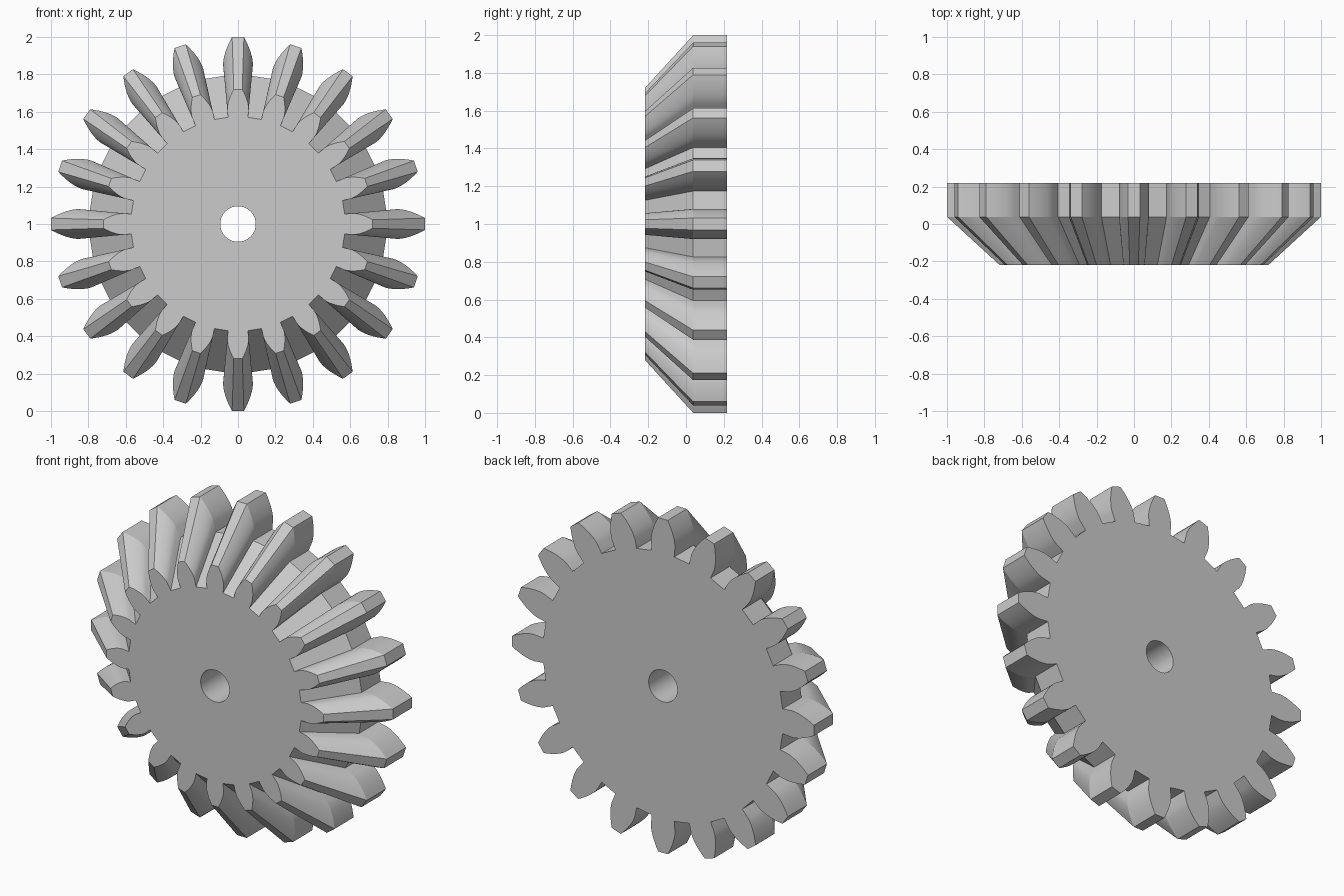
import bpy, bmesh
from math import sin, cos, tan, acos, pi, radians

if "Cube" in bpy.data.objects:
    bpy.data.objects.remove(bpy.data.objects["Cube"])

TEETH = 20
TIP, PITCH, ROOT = 1.0, 0.909, 0.7955
BASE = PITCH * cos(radians(20))
HOLE = 0.095
HOLE_STEPS = 3                      # bore segments per tooth
# (y, scale) of each ring: tapered front, shoulder, straight back
SECTIONS = [(-0.218, 0.72), (0.038, 1.0), (0.218, 1.0)]


def involute(r):
    a = acos(min(1, BASE / r))
    return tan(a) - a


# Half tooth profile (radius, half angle): radial below base circle, involute above
base_half = pi / (2 * TEETH) + involute(PITCH)
half = [(ROOT, base_half)]
for i in range(8):
    r = BASE + (TIP - BASE) * i / 7
    half.append((r, base_half - involute(r)))
tooth = [(r, -a) for r, a in half] + [(r, a) for r, a in reversed(half)]

bm = bmesh.new()


def ring(points, y):
    return [bm.verts.new((r * sin(a), y, 1 + r * cos(a))) for r, a in points]


step = 2 * pi / TEETH
outline = [(r, a + k * step) for k in range(TEETH) for r, a in tooth]
bore = [(HOLE, (i / HOLE_STEPS - 0.5) * step) for i in range(TEETH * HOLE_STEPS)]
outer = [ring([(r * s, a) for r, a in outline], y) for y, s in SECTIONS]
inner = [ring(bore, SECTIONS[0][0]), ring(bore, SECTIONS[-1][0])]


def skin(a, b):
    n = len(a)
    for i in range(n):
        j = (i + 1) % n
        bm.faces.new((a[i], a[j], b[j], b[i])).smooth = True


# Toothed rim and bore wall
skin(outer[0], outer[1])
skin(outer[1], outer[2])
skin(inner[1], inner[0])

# Front and back caps, one wedge per tooth
n = len(tooth)
for o, h in ((outer[0], inner[0]), (outer[2], inner[1])):
    for k in range(TEETH):
        rim = [o[(k * n + i) % len(o)] for i in range(n + 1)]
        hub = [h[(k * HOLE_STEPS + i) % len(h)] for i in range(HOLE_STEPS + 1)]
        bm.faces.new(rim + hub[::-1])

bmesh.ops.recalc_face_normals(bm, faces=bm.faces)

# Crisp edges at corners and along the shoulder
shoulder = set(outer[1])
for e in bm.edges:
    if e.calc_face_angle(0) > radians(20) or all(v in shoulder for v in e.verts):
        e.smooth = False

mesh = bpy.data.meshes.new("bevel_gear")
bm.to_mesh(mesh)
bm.free()
gear = bpy.data.objects.new("bevel_gear", mesh)
bpy.context.collection.objects.link(gear)
